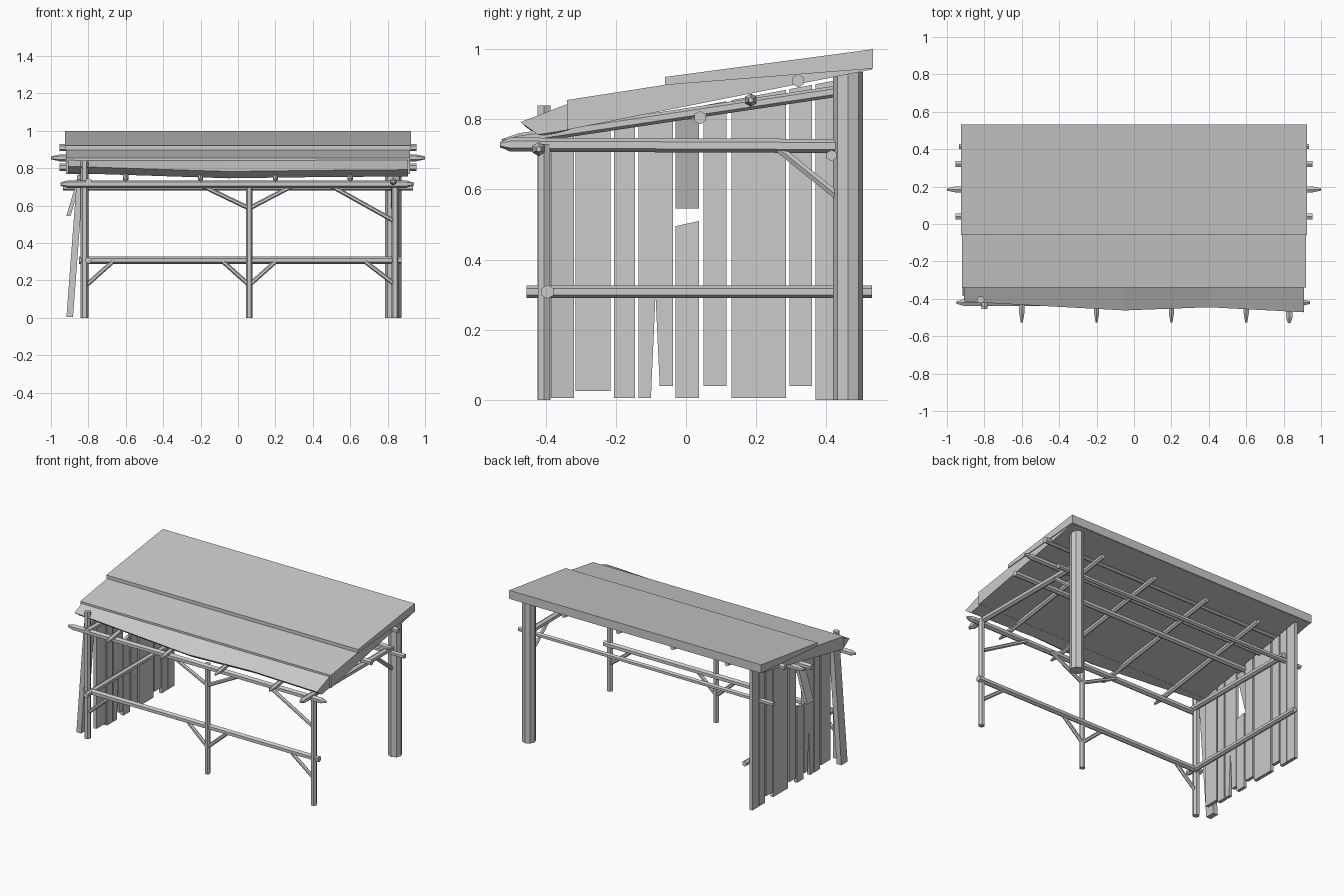
import bpy, bmesh, math
from mathutils import Vector

old = bpy.data.objects.get("Cube")
if old:
    bpy.data.objects.remove(old)

wood = bpy.data.materials.new("weathered grey")
wood.use_nodes = True
GREY = (0.6, 0.6, 0.6, 1)
wood.diffuse_color = GREY
wood.node_tree.nodes["Principled BSDF"].inputs["Base Color"].default_value = GREY


def finish(name, bm):
    bmesh.ops.recalc_face_normals(bm, faces=bm.faces)
    mesh = bpy.data.meshes.new(name)
    bm.to_mesh(mesh)
    bm.free()
    mesh.materials.append(wood)
    obj = bpy.data.objects.new(name, mesh)
    bpy.context.collection.objects.link(obj)
    return obj


def loft(name, rings):
    """Skin a list of equal-length point rings and cap both ends."""
    bm = bmesh.new()
    rows = [[bm.verts.new(p) for p in ring] for ring in rings]
    n = len(rows[0])
    for r, s in zip(rows, rows[1:]):
        for i in range(n):
            j = (i + 1) % n
            bm.faces.new((r[i], r[j], s[j], s[i]))
    bm.faces.new(rows[0])
    bm.faces.new(rows[-1])
    return finish(name, bm)


def pole(name, a, b, r, tip_a=0, tip_b=0, sides=6):
    """Faceted log from a to b, with optional whittled tips inside its length."""
    a, b = Vector(a), Vector(b)
    d = (b - a).normalized()
    u = d.cross(Vector((0, 1, 0)) if abs(d.y) < 0.9 else Vector((1, 0, 0))).normalized()
    v = d.cross(u)
    stops = [(a, r), (b, r)]
    if tip_a:
        stops[:1] = [(a, r * 0.4), (a + d * tip_a, r)]
    if tip_b:
        stops[-1:] = [(b - d * tip_b, r), (b, r * 0.4)]
    angles = [2 * math.pi * i / sides for i in range(sides)]
    return loft(name, [[c + (u * math.cos(t) + v * math.sin(t)) * q for t in angles]
                       for c, q in stops])


def plank(name, outline, x_bottom=-0.83, lean=0.0, thick=0.022):
    """Board from a (y, z) outline; lean shifts x with height."""
    return loft(name, [[(x_bottom + lean * z + s * thick / 2, y, z) for y, z in outline]
                       for s in (-1, 1)])


# Posts
pole("front_left_post", (0.84, -0.405, 0), (0.84, -0.405, 0.73), 0.02)
pole("front_middle_post", (0.06, -0.405, 0), (0.06, -0.405, 0.73), 0.018)
pole("front_right_post", (-0.82, -0.405, 0), (-0.82, -0.405, 0.84), 0.021)
pole("back_left_post", (0.83, 0.462, 0), (0.83, 0.462, 0.935), 0.043, sides=8)

# Long beams
pole("front_top_beam", (-0.95, -0.42, 0.715), (0.94, -0.42, 0.715), 0.02, 0.04, 0.04)
pole("front_rail", (-0.85, -0.395, 0.308), (0.875, -0.395, 0.308), 0.02)
pole("back_top_beam", (-0.935, 0.415, 0.697), (0.935, 0.415, 0.697), 0.016)

# Side beams
pole("left_top_beam", (0.83, -0.53, 0.728), (0.83, 0.43, 0.724), 0.02, 0.03)
pole("right_top_beam", (-0.8, -0.44, 0.728), (-0.8, 0.43, 0.724), 0.019)
pole("right_rail", (-0.8, -0.455, 0.308), (-0.8, 0.53, 0.308), 0.018)

# Purlins under the roof
for i, (y, z, half, tip) in enumerate([(0.04, 0.805, 0.955, 0),
                                       (0.185, 0.855, 1.0, 0.05),
                                       (0.32, 0.91, 0.955, 0)]):
    pole(f"purlin_{i + 1}", (-half, y, z), (half, y, z), 0.019, tip, tip)

# Rafters
for i in range(4):
    x = -0.6 + 0.4 * i
    pole(f"rafter_{i + 1}", (x, -0.525, 0.737), (x, 0.43, 0.88), 0.016, 0.05)

# Braces in the front frame: x and z at the post, then at the beam
for i, (xa, za, xb, zb) in enumerate([
        (0.06, 0.585, -0.2, 0.71), (0.06, 0.585, 0.3, 0.71), (0.83, 0.52, 0.49, 0.71),
        (0.06, 0.175, -0.08, 0.3), (0.06, 0.175, 0.2, 0.3),
        (-0.81, 0.175, -0.67, 0.3), (0.83, 0.185, 0.68, 0.3)]):
    pole(f"front_brace_{i + 1}", (xa, -0.405, za), (xb, -0.405, zb), 0.012)
pole("left_side_brace", (0.83, 0.44, 0.575), (0.83, 0.26, 0.72), 0.013)


# Wall boards on the right side
def underside(y):
    return 0.83 + 0.19 * y


for i, (y0, y1, z0) in enumerate([(-0.315, -0.215, 0.025), (-0.205, -0.145, 0.005),
                                  (0.05, 0.115, 0.04), (0.13, 0.285, 0.005),
                                  (0.295, 0.36, 0.04), (0.37, 0.43, 0.0),
                                  (0.435, 0.505, 0.0)]):
    plank(f"wall_board_{i + 1}", [(y0, z0), (y1, z0), (y1, underside(y1)), (y0, underside(y0))])
plank("split_board", [(-0.135, 0.005), (-0.1, 0.005), (-0.087, 0.3), (-0.075, 0.04),
                      (-0.037, 0.04), (-0.037, 0.82), (-0.135, 0.8)])
plank("broken_board_bottom", [(-0.03, 0.005), (0.037, 0.005), (0.037, 0.51),
                              (0.0, 0.502), (-0.03, 0.495)])
plank("broken_board_top", [(-0.03, 0.545), (0.037, 0.545), (0.037, 0.8), (-0.03, 0.8)],
      x_bottom=-1.07, lean=0.3)
plank("leaning_board", [(-0.385, 0.005), (-0.32, 0.005), (-0.32, 0.76), (-0.385, 0.74)],
      x_bottom=-0.9, lean=0.075, thick=0.035)


# Roof: main slab, overlapping upper sheet and sagging eave
def slab(name, half, profile):
    return loft(name, [[(x, y, z) for y, z in profile] for x in (-half, half)])


slab("roof_slab", 0.92, [(-0.34, 0.855), (0.53, 0.99), (0.53, 0.942), (-0.34, 0.77)])
slab("roof_upper_sheet", 0.925, [(-0.06, 0.921), (0.533, 1.0), (0.533, 0.945), (-0.06, 0.898)])
loft("roof_eave", [[(x, -0.33, 0.847), (x, y, z), (x, y + 0.05, z - 0.036), (x, -0.33, 0.771)]
                   for x, y, z in [(-0.91, -0.415, 0.81), (-0.05, -0.462, 0.782),
                                   (0.4, -0.445, 0.788), (0.91, -0.472, 0.792)]])
